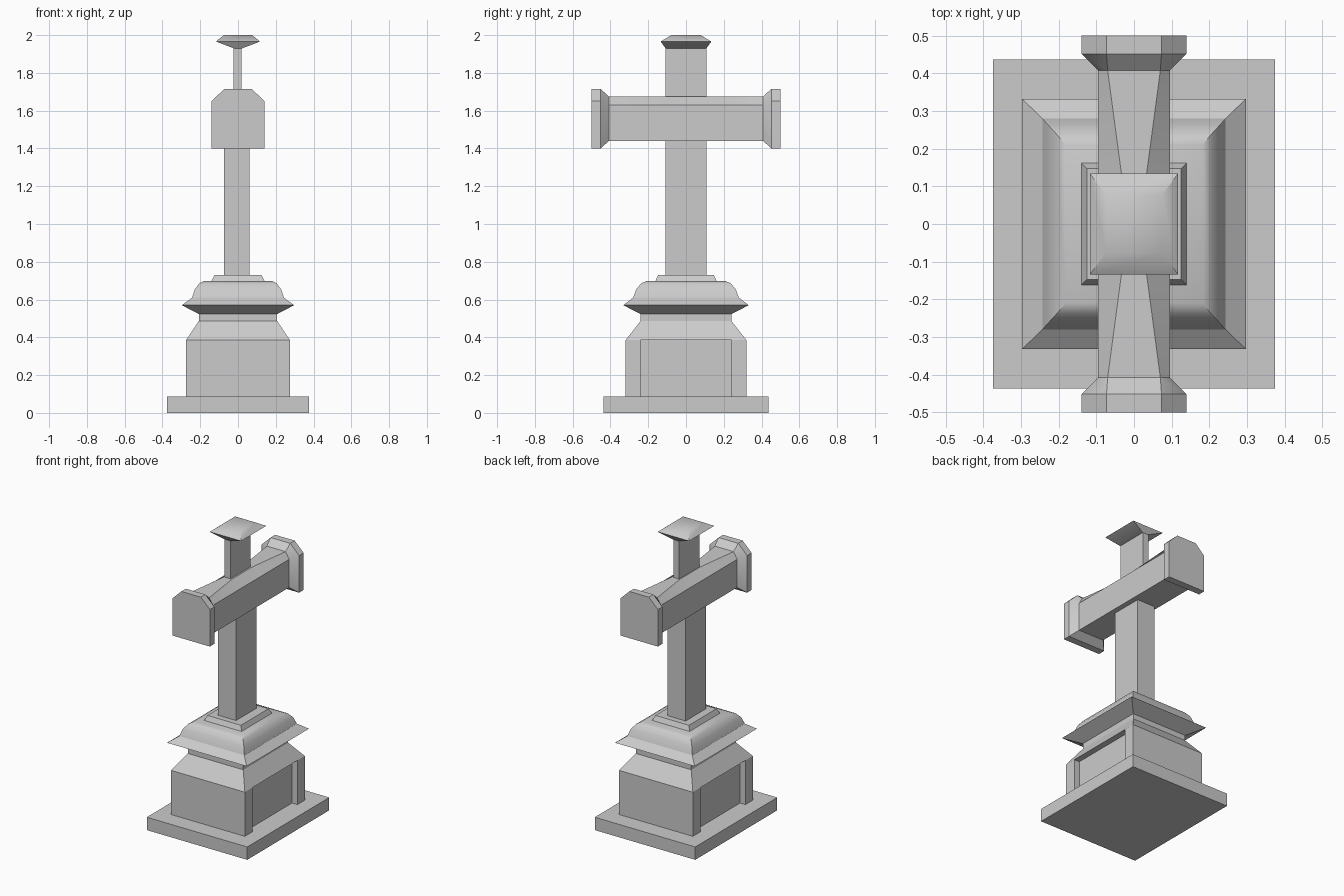
import bpy, bmesh, math

if "Cube" in bpy.data.objects:
    bpy.data.objects.remove(bpy.data.objects["Cube"])


def loft(name, rings, cap_start=True, cap_end=True, angle=30):
    """Skin consecutive rings of 3D points into one mesh object."""
    bm = bmesh.new()
    loops = [[bm.verts.new(p) for p in ring] for ring in rings]
    for a, b in zip(loops, loops[1:]):
        n = len(a)
        for i in range(n):
            j = (i + 1) % n
            bm.faces.new((a[i], a[j], b[j], b[i]))
    if cap_start:
        bm.faces.new(loops[0][::-1])
    if cap_end:
        bm.faces.new(loops[-1])
    bmesh.ops.recalc_face_normals(bm, faces=bm.faces)
    mesh = bpy.data.meshes.new(name)
    bm.to_mesh(mesh)
    bm.free()
    obj = bpy.data.objects.new(name, mesh)
    bpy.context.collection.objects.link(obj)
    bpy.ops.object.select_all(action='DESELECT')
    obj.select_set(True)
    bpy.context.view_layer.objects.active = obj
    bpy.ops.object.shade_smooth_by_angle(angle=math.radians(angle))
    return obj


def rect(hx, hy, z, cx=0.0):
    return [(cx - hx, -hy, z), (cx + hx, -hy, z), (cx + hx, hy, z), (cx - hx, hy, z)]


def stack(name, profile, cx=0.0, **kw):
    """Rectangular moulding from (half width, half depth, height) steps."""
    return loft(name, [rect(hx, hy, z, cx) for hx, hy, z in profile], **kw)


def arm_ring(y, hx, top, z0, z1, z2):
    """House-shaped section of the cross arm, chamfered at the top."""
    return [(-hx, y, z0), (hx, y, z0), (hx, y, z1), (top, y, z2), (-top, y, z2), (-hx, y, z1)]


# ground slab
stack("base_slab", [(0.375, 0.437, 0), (0.375, 0.437, 0.087)])

# pedestal block with a recessed panel on each side
quarter = [(0.275, -0.32), (0.275, -0.24), (0.235, -0.24), (0.235, 0.24), (0.275, 0.24), (0.275, 0.32)]
outline = quarter + [(-x, y) for x, y in reversed(quarter)]
loft("pedestal_block", [[(x, y, z) for x, y in outline] for z in (0.087, 0.385)],
     cap_start=False, cap_end=False)

# sloped shoulder, neck and cornice
stack("pedestal_cornice", [
    (0.275, 0.32, 0.385), (0.207, 0.24, 0.487), (0.207, 0.24, 0.523),
    (0.297, 0.332, 0.57), (0.243, 0.28, 0.61), (0.228, 0.263, 0.655),
    (0.205, 0.238, 0.685), (0.182, 0.21, 0.698)])

# stepped collar
stack("shaft_collar", [(0.14, 0.162, 0.698), (0.125, 0.147, 0.73)], cap_start=False)

# upright shaft
stack("shaft", [(0.067, 0.108, 0.73), (0.067, 0.108, 1.44)], cx=-0.006,
      cap_start=False, cap_end=False)

# cross arm with flared ends
half = [(0.5, 0.14, 0.073, 1.4, 1.65, 1.715), (0.452, 0.14, 0.073, 1.4, 1.65, 1.715),
        (0.408, 0.096, 0.07, 1.44, 1.63, 1.675), (0.108, 0.096, 0.03, 1.44, 1.63, 1.675)]
loft("cross_arm", [arm_ring(-s[0], *s[1:]) for s in half] +
     [arm_ring(*s) for s in reversed(half)])

# slim upper post
stack("upper_post", [(0.022, 0.108, 1.67), (0.022, 0.108, 1.932)], cx=-0.003,
      cap_start=False, cap_end=False)

# flared top cap
stack("top_cap", [(0.022, 0.108, 1.93), (0.117, 0.134, 1.966), (0.075, 0.077, 2.0)], angle=45)
